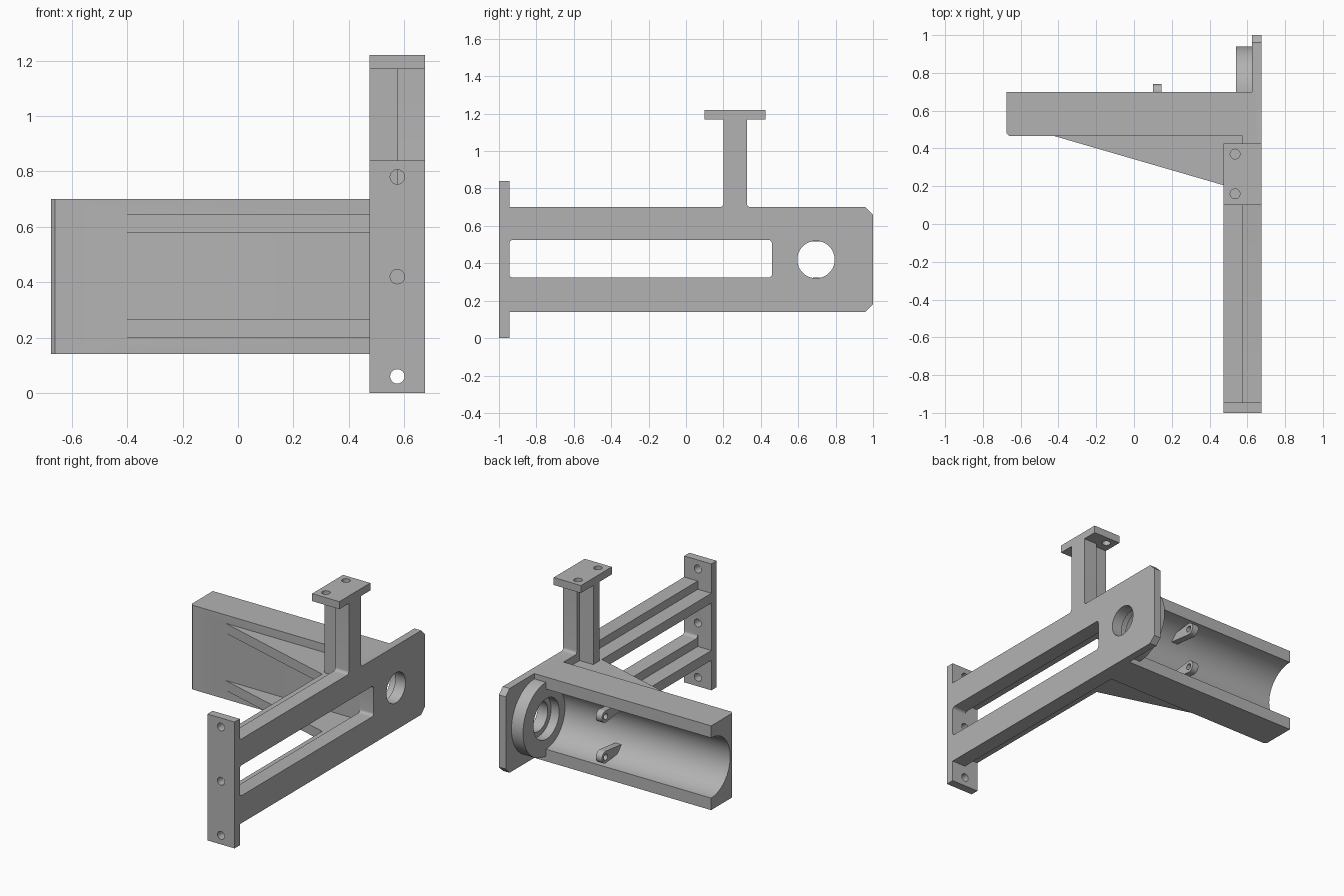
import bpy, bmesh, math
from mathutils import Vector

cube = bpy.data.objects.get("Cube")
if cube:
    bpy.data.objects.remove(cube, do_unlink=True)

grey = bpy.data.materials.new("cast grey")
grey.use_nodes = True
COLOR = (0.45, 0.45, 0.45, 1)
grey.diffuse_color = COLOR
grey.node_tree.nodes["Principled BSDF"].inputs["Base Color"].default_value = COLOR


def rounded(points):
    """Outline from (a, b) or (a, b, radius) points, with filleted corners."""
    out = []
    for i, p in enumerate(points):
        here = Vector(p[:2])
        if len(p) == 2:
            out.append(here)
            continue
        before = (Vector(points[i - 1][:2]) - here).normalized()
        after = (Vector(points[(i + 1) % len(points)][:2]) - here).normalized()
        a, b = here + before * p[2], here + after * p[2]
        for k in range(7):
            t = k / 6 * math.pi / 2
            out.append(here + (a - here) * (1 - math.sin(t)) + (b - here) * (1 - math.cos(t)))
    return out


def prism(name, axis, points, lo, hi):
    """Extrude an outline along an axis; outline uses the other two axes in order."""
    bm = bmesh.new()

    def place(p, h):
        return {"x": (h, p[0], p[1]), "y": (p[0], h, p[1]), "z": (p[0], p[1], h)}[axis]
    pts = rounded(points)
    low = [bm.verts.new(place(p, lo)) for p in pts]
    high = [bm.verts.new(place(p, hi)) for p in pts]
    bm.faces.new(low)
    bm.faces.new(high)
    for i in range(len(pts)):
        j = (i + 1) % len(pts)
        bm.faces.new((low[i], low[j], high[j], high[i]))
    bmesh.ops.recalc_face_normals(bm, faces=bm.faces)
    mesh = bpy.data.meshes.new(name)
    bm.to_mesh(mesh)
    bm.free()
    mesh.materials.append(grey)
    ob = bpy.data.objects.new(name, mesh)
    bpy.context.collection.objects.link(ob)
    return ob


def box(name, x, y, z):
    return prism(name, "z", [(x[0], y[0]), (x[1], y[0]), (x[1], y[1]), (x[0], y[1])], *z)


def arc(a, b, r, start=0, sweep=360, n=48):
    count = n if sweep == 360 else n + 1
    return [(a + r * math.cos(math.radians(start + sweep * k / n)),
             b + r * math.sin(math.radians(start + sweep * k / n))) for k in range(count)]


def combine(base, others, operation):
    for ob in others:
        mod = base.modifiers.new(ob.name, "BOOLEAN")
        mod.operation, mod.solver, mod.object = operation, "EXACT", ob
        bpy.context.view_layer.update()
        mesh = bpy.data.meshes.new_from_object(
            base.evaluated_get(bpy.context.evaluated_depsgraph_get()))
        base.modifiers.clear()
        base.data = mesh
        bpy.data.objects.remove(ob, do_unlink=True)


INNER, STEP, OUTER = 0.475, 0.575, 0.675    # across the arm
AXIS_Y, AXIS_Z = 0.70, 0.42                 # bearing and trough axis
RIBS = (0.2325, 0.6125)
RIB = 0.0325
F = 0.02

# side plate with post, slot and thinned rear end
bracket = prism("bracket_body", "x", [
    (-0.96, 0.14), (0.96, 0.14), (1.0, 0.18), (1.0, 0.66), (0.96, 0.70),
    (0.325, 0.70, F), (0.325, 1.19), (0.2, 1.19), (0.2, 0.70, F), (-0.96, 0.70)],
    STEP, OUTER)
combine(bracket, [
    prism("slot", "x", [(-0.945, 0.323, F), (0.46, 0.323, F),
                        (0.46, 0.525, F), (-0.945, 0.525, F)], 0.4, 0.8),
    box("rear_thinning", (0.5, 0.625), (0.70, 1.1), (0, 0.9))], "DIFFERENCE")

# trough block, bearing ring, flange, top pad and stiffening ribs
parts = [
    prism("trough_block", "z", [(-0.675, 0.48), (-0.66, 0.465), (0.64, 0.465),
                                (0.64, 0.70), (-0.675, 0.70)], 0.14, 0.70),
    prism("bearing_ring", "x", [(0.6, 0.175)] + arc(AXIS_Y - 0.005, AXIS_Z, 0.245, -90, 180)
          + [(0.6, 0.665)], 0.54, 0.64),
    box("front_flange", (INNER, OUTER), (-1.0, -0.945), (0, 0.84)),
    box("top_pad", (INNER, OUTER), (0.10, 0.425), (1.17, 1.22)),
    box("post_rib", (INNER, STEP + 0.02), (0.23, 0.295), (0.6, 1.19))]
for z in RIBS:
    parts.append(prism("arm_rib_and_gusset", "z", [
        (INNER, -0.96), (STEP + 0.02, -0.96), (STEP + 0.02, 0.48), (-0.42, 0.48),
        (-0.42, 0.465), (INNER, 0.205)], z - RIB, z + RIB))
combine(bracket, parts, "UNION")

# trough, bearing bore and bolt holes
cuts = [
    prism("trough", "x", arc(AXIS_Y, AXIS_Z, 0.2, n=64), -0.8, 0.54),
    prism("counterbore", "x", arc(AXIS_Y - 0.005, AXIS_Z, 0.135), 0.5, 0.60),
    prism("bearing_hole", "x", arc(AXIS_Y - 0.005, AXIS_Z, 0.1), 0.5, 0.8)]
for z in (0.06, 0.42, 0.78):
    cuts.append(prism("flange_hole", "y", arc(0.575, z, 0.026, n=24), -1.1, -0.944))
for y in (0.16, 0.37):
    cuts.append(prism("pad_hole", "z", arc(0.535, y, 0.026, n=24), 1.1, 1.3))
combine(bracket, cuts, "DIFFERENCE")

# pierced lugs on the trough wall
lugs = [bracket]
for side, name in ((-1, "lower_lug"), (1, "upper_lug")):
    z = AXIS_Z + side * 0.135
    lug = prism(name, "x", arc(AXIS_Y, z, 0.04, -90, 180, 16)
                + [(0.53, z + 0.02), (0.53, z - 0.02)], 0.10, 0.145)
    combine(lug, [prism("lug_hole", "x", arc(AXIS_Y, z, 0.02, n=20), 0, 0.3)], "DIFFERENCE")
    lugs.append(lug)

# smooth round surfaces, keep edges sharp
for ob in lugs:
    ob.select_set(True)
bpy.context.view_layer.objects.active = bracket
bpy.ops.object.shade_smooth_by_angle(angle=math.radians(30))
